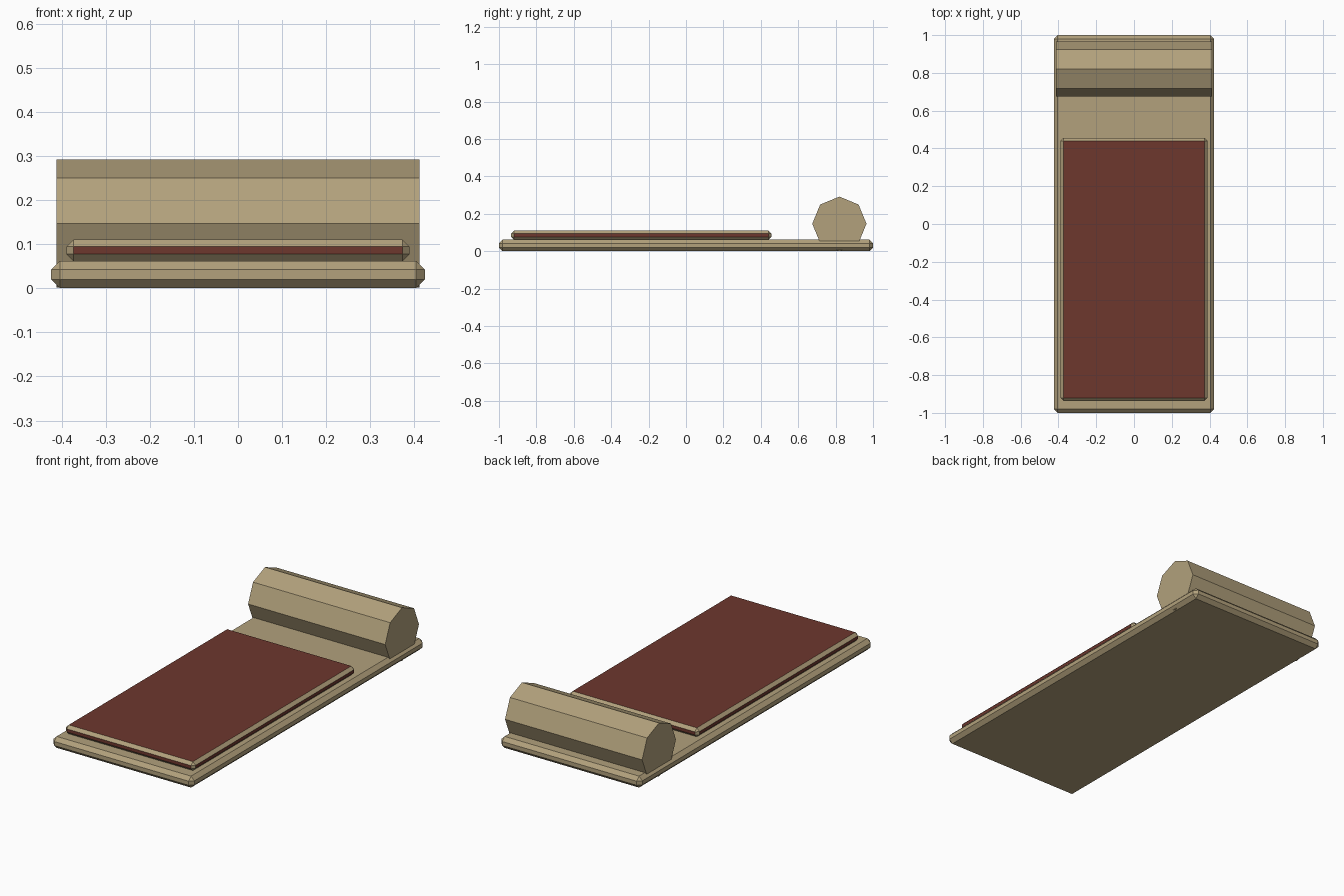
import bpy, bmesh, math
from mathutils import Matrix, Vector

cube = bpy.data.objects.get("Cube")
if cube:
    bpy.data.objects.remove(cube, do_unlink=True)


def make_material(name, rgb):
    mat = bpy.data.materials.new(name)
    mat.use_nodes = True
    mat.diffuse_color = (*rgb, 1)
    mat.node_tree.nodes["Principled BSDF"].inputs["Base Color"].default_value = (*rgb, 1)
    return mat


tan = make_material("tan cloth", (0.445, 0.356, 0.202))
red = make_material("dark red cloth", (0.155, 0.038, 0.027))


def add_object(name, bm, materials):
    mesh = bpy.data.meshes.new(name)
    bm.to_mesh(mesh)
    bm.free()
    for mat in materials:
        mesh.materials.append(mat)
    obj = bpy.data.objects.new(name, mesh)
    bpy.context.scene.collection.objects.link(obj)
    return obj


def chamfered_slab(name, low, high, chamfer, materials, flat_index=0):
    """Box with chamfered edges; axis-facing sides take flat_index."""
    low, high = Vector(low), Vector(high)
    bm = bmesh.new()
    place = Matrix.Translation((low + high) / 2) @ Matrix.Diagonal((*(high - low), 1))
    bmesh.ops.create_cube(bm, size=1, matrix=place)
    bmesh.ops.bevel(bm, geom=bm.edges[:], offset=chamfer, segments=1,
                    profile=0.5, affect='EDGES')
    bm.normal_update()
    for face in bm.faces:
        if max(abs(c) for c in face.normal) > 0.99:
            face.material_index = flat_index
    return add_object(name, bm, materials)


# Ground mat
chamfered_slab("mat", (-0.424, -1, 0), (0.424, 1, 0.062), 0.02, [tan])

# Red blanket with tan trim along its chamfered edges
chamfered_slab("blanket", (-0.389, -0.936, 0.061), (0.389, 0.456, 0.11),
               0.016, [tan, red], flat_index=1)

# Eight-sided bolster at the head, with a corner pointing up
bm = bmesh.new()
place = Matrix.Translation((0, 0.82, 0.147)) @ Matrix.Rotation(math.pi / 2, 4, 'Y')
bmesh.ops.create_cone(bm, cap_ends=True, segments=8, radius1=0.145,
                      radius2=0.145, depth=0.824, matrix=place)
add_object("bolster", bm, [tan])
